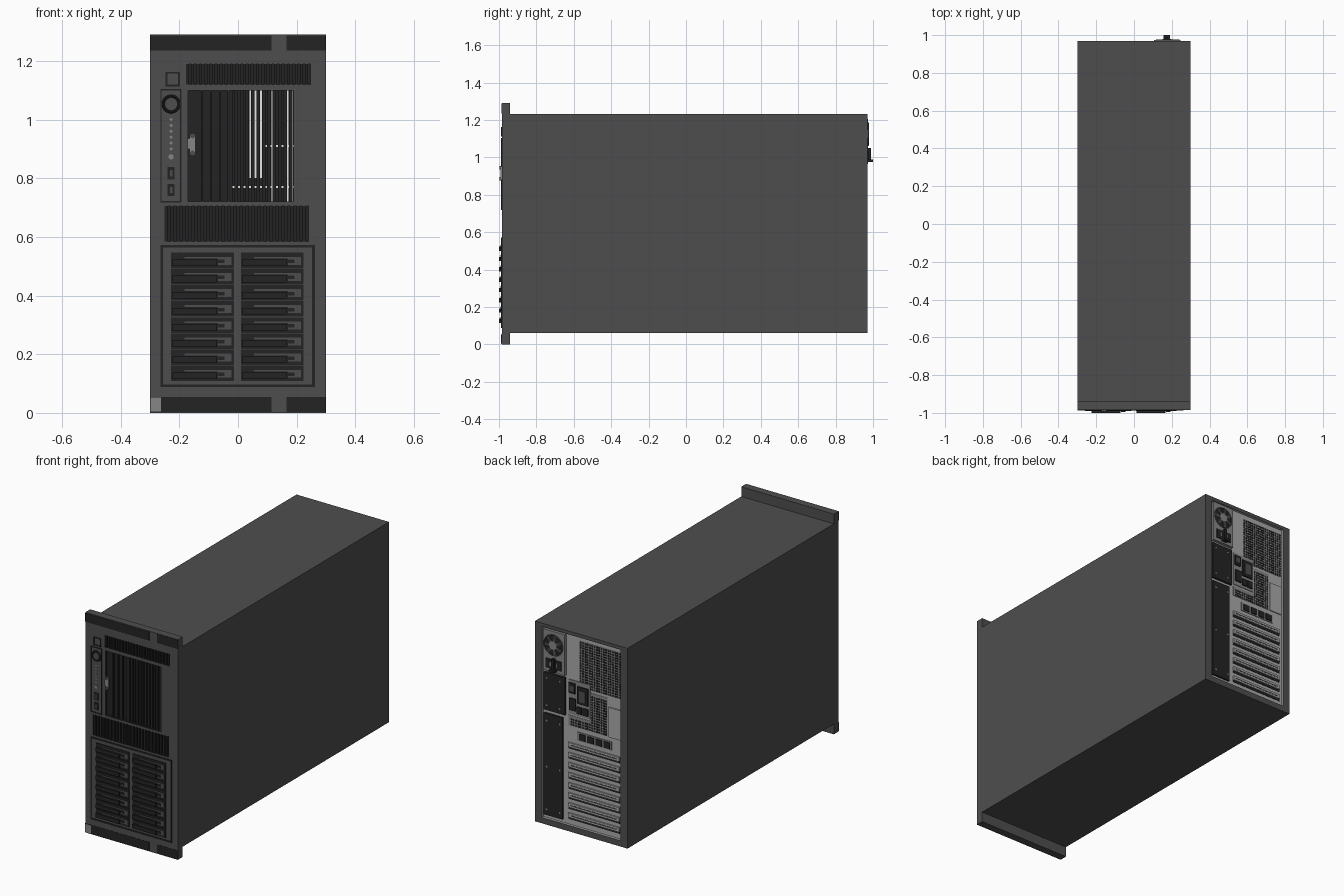
import bpy, bmesh, math
from mathutils import Matrix, Vector

cube = bpy.data.objects.get("Cube")
if cube:
    bpy.data.objects.remove(cube)


def material(name, value):
    m = bpy.data.materials.new(name)
    m.use_nodes = True
    colour = (value, value, value, 1)
    m.diffuse_color = colour
    m.node_tree.nodes["Principled BSDF"].inputs["Base Color"].default_value = colour
    return m


BODY = material("charcoal", .076)
BLACK = material("black", .017)
STEEL = material("steel", .4)
GREY = material("mid grey", .24)
WHITE = material("white", .85)

FRONT, REAR = -.985, .955   # bezel face and recessed rear panel


def boxes(name, spans, mat):
    """One object from many (x0, x1, y0, y1, z0, z1) spans."""
    bm = bmesh.new()
    for x0, x1, y0, y1, z0, z1 in spans:
        size = Matrix.Diagonal((x1 - x0, y1 - y0, z1 - z0, 1))
        mid = Vector((x0 + x1, y0 + y1, z0 + z1)) / 2
        bmesh.ops.create_cube(bm, size=1, matrix=Matrix.Translation(mid) @ size)
    return finish(name, bm, mat)


def finish(name, bm, mat):
    mesh = bpy.data.meshes.new(name)
    bm.to_mesh(mesh)
    bm.free()
    mesh.materials.append(mat)
    obj = bpy.data.objects.new(name, mesh)
    bpy.context.collection.objects.link(obj)
    return obj


def front(name, rects, mat, proud=.003, base=FRONT):
    return boxes(name, [(a, b, base - proud, base + .002, c, d) for a, b, c, d in rects], mat)


def rear(name, rects, mat, proud=.003, base=REAR):
    return boxes(name, [(a, b, base - .002, base + proud, c, d) for a, b, c, d in rects], mat)


def border(x0, x1, z0, z1, t):
    return [(x0, x1, z0, z0 + t), (x0, x1, z1 - t, z1),
            (x0, x0 + t, z0 + t, z1 - t), (x1 - t, x1, z0 + t, z1 - t)]


def discs(name, centres, radius, y, depth, mat, sides=16):
    bm = bmesh.new()
    for x, z in centres:
        place = Matrix.Translation((x, y, z)) @ Matrix.Rotation(math.pi / 2, 4, 'X')
        bmesh.ops.create_cone(bm, cap_ends=True, segments=sides, radius1=radius,
                              radius2=radius, depth=depth, matrix=place)
    return finish(name, bm, mat)


def ring(name, x, y, z, radius, tube, mat):
    bpy.ops.mesh.primitive_torus_add(location=(x, y, z), rotation=(math.pi / 2, 0, 0),
                                     major_radius=radius, minor_radius=tube,
                                     major_segments=28, minor_segments=8)
    obj = bpy.context.object
    obj.name = name
    obj.data.materials.append(mat)
    bpy.ops.object.shade_smooth_by_angle()


def carve(target, cutter):
    """Cut a recess whose walls keep the cutter's colour."""
    cutter.hide_render = True
    mod = target.modifiers.new("recess", 'BOOLEAN')
    mod.operation, mod.solver, mod.object = 'DIFFERENCE', 'EXACT', cutter
    mod.material_mode = 'TRANSFER'
    bpy.context.view_layer.objects.active = target
    bpy.ops.object.modifier_apply(modifier=mod.name)
    bpy.data.objects.remove(cutter)


# Case and bezel, with bay, vents and rear recess
case = boxes("case", [(-.3, .3, -.94, .97, .06, 1.233)], BODY)
bezel = boxes("front_bezel", [(-.3, .3, FRONT, -.94, 0, 1.29)], BODY)
BAY = (-.17, .19, .72, 1.1)
TOP_VENT = (-.177, .247, 1.12, 1.19)
LOW_VENT = (-.25, .24, .585, .705)
for part in (bezel, case):
    carve(part, boxes("bay_cutter", [(BAY[0], BAY[1], -1.1, -.55, BAY[2], BAY[3])], BLACK))
for a, b, c, d in (TOP_VENT, LOW_VENT):
    carve(bezel, boxes("vent_cutter", [(a, b, -1.1, -.955, c, d)], BLACK))
carve(case, boxes("rear_cutter", [(-.255, .255, REAR, 1.1, .095, 1.213)], STEEL))

# Vertical slats of the two vents
for name, (a, b, c, d) in (("upper_vent", TOP_VENT), ("lower_vent", LOW_VENT)):
    count = 24
    step = (b - a) / count
    boxes(name + "_slats", [(a + i * step, a + (i + .55) * step, FRONT + .003, -.95, c, d)
                            for i in range(count)], BLACK)

# Drive bay door, ribs and bright parts deep inside
boxes("bay_door", [(-.17, -.03, FRONT + .015, -.95, .72, 1.1)], BLACK)
boxes("bay_door_ribs", [(-.125 + i * .03, -.12 + i * .03, FRONT + .004, -.96, .72, 1.1)
                        for i in range(4)], BLACK)
boxes("bay_ribs", [(-.03 + i * .0185, -.018 + i * .0185, FRONT + .006, -.95, .72, 1.1)
                   for i in range(12)], BLACK)
deep = [(.04, .09, .8, 1.1), (.04, .19, .907, .913), (-.03, .19, .767, .773)]
deep += [(x, x + .008, .72, 1.1) for x in (.115, .14, .165, .18)]
front("bay_inner_strips", deep, WHITE, base=-.552)
front("bay_latch", [(-.165, -.145, .88, .95), (-.172, -.16, .9, .935)], GREY, .006)
discs("bay_latch_knobs", [(-.155, .885), (-.155, .945)], .009, FRONT - .004, .014, BODY)

# Black bars on the top and bottom lips, and the pale tag
front("lip_bars", [(a, b, c, c + .052) for c in (.003, 1.235)
                   for a, b in ((-.3, .115), (.165, .3))], BLACK, .001)
front("pale_tag", [(-.299, -.262, .004, .052)], GREY)

# Control strip
front("badge_frame", border(-.247, -.198, 1.113, 1.163, .006), BLACK)
front("control_strip_edge", border(-.265, -.192, .718, 1.104, .005), BLACK)
ring("power_button_ring", -.228, FRONT, 1.053, .027, .005, BLACK)
discs("power_button", [(-.228, 1.053)], .02, FRONT, .008, BODY, 24)
discs("status_lights", [(-.228, .9 + i * .02) for i in range(6)], .005, FRONT, .006, GREY)
discs("reset_button", [(-.228, .873)], .009, FRONT, .008, GREY)
ports = [(-.24, -.216, z - .021, z + .021) for z in (.817, .76)]
front("usb_ports", ports, BLACK)
front("usb_tongues", [(a + .008, b - .008, c + .01, d - .01) for a, b, c, d in ports], BODY, .004)

# Drive cage: two columns of eight carriers
front("cage_frame", border(-.265, .262, .088, .573, .009), BLACK)
carriers, faces, levers, catches = [], [], [], []
for x in (-.228, .01):
    for row in range(8):
        z = .108 + row * .055
        carriers.append((x, x + .214, z, z + .053))
        faces += [(x + .045, x + .205, z + .033, z + .039), (x + .16, x + .205, z + .012, z + .036)]
        levers.append((x + .004, x + .156, z + .007, z + .03))
        catches.append((x + .16, x + .182, z + .018, z + .03))
front("drive_carriers", carriers, BLACK, .004)
front("carrier_faces", faces, BODY, .006)
front("carrier_levers", levers, BLACK, .015)
front("carrier_catches", catches, BLACK, .009)

# Power supply: fan, socket and pull handle
rear("power_supply", [(.105, .245, .965, 1.205)], GREY, .018)
FACE = REAR + .018
discs("fan_opening", [(.178, 1.125)], .062, FACE, .004, BLACK, 32)
for radius in (.06, .042):
    ring("fan_guard", .178, FACE + .002, 1.125, radius, .003, BODY)
discs("fan_hub", [(.178, 1.125)], .025, FACE, .01, GREY, 20)
for i in range(7):
    blade = boxes("fan_blade", [(.022, .056, -.003, .003, -.008, .008)], BODY)
    blade.location = (.178, FACE + .001, 1.125)
    blade.rotation_euler.y = i * math.tau / 7
rear("power_socket", [(.125, .225, .985, 1.04)], BLACK, .004, FACE)
rear("socket_pins", [(x, x + .008, 1, 1.025) for x in (.15, .17, .19)], GREY, .006, FACE)
boxes("pull_handle", [(.155, .19, .97, 1, .975, .988), (.165, .18, .97, .99, .985, 1.05)], BLACK)

# Blank covers below the power supply
rear("power_supply_covers", [(.108, .245, .73, .95), (.125, .245, .115, .71)], BLACK, .012)
screws = [(x, z) for x in (.14, .225) for z in (.15, .4, .67, .76, .92)]
discs("cover_screws", screws, .006, REAR + .012, .005, GREY, 8)

# Perforated rear meshes: grey sheet with rows of dark holes
meshes = [(-.25, .02, .915, 1.185), (-.16, -.055, .675, .9), (-.055, .09, .675, .735)]
rear("mesh_sheets", meshes, GREY, .002)
holes = []
pitch = .015
for a, b, c, d in meshes:
    for j in range(int((d - c) / pitch)):
        for i in range(int((b - a) / pitch)):
            holes.append((a + (i + .5) * pitch, c + (j + .5) * pitch))
discs("mesh_holes", holes, .0071, REAR + .002, .002, BLACK, 6)

# Connector block and pale plate
rear("connector_block", [(-.05, .09, .745, .945)], GREY, .004)
rear("connectors", [(.045, .085, .87, .93), (.04, .08, .77, .84), (-.04, .03, .82, .92),
                    (-.04, -.005, .76, .8), (.002, .032, .76, .8)], BLACK, .012)
rear("connector_inserts", [(-.025, .015, .835, .9), (.052, .078, .885, .915)], BODY, .014)
rear("pale_plate", [(-.25, -.17, .675, .85)], STEEL, .006)

# Network ports
rear("network_strip", [(-.19, .035, .6, .65)], GREY, .004)
rear("network_ports", [(x, x + .04, .607, .643) for x in (-.18, -.127, -.074, -.021)], BLACK, .009)

# Expansion slot covers: raised ribs, each over a shadow gap
slots = [.125 + i * .059 for i in range(8)]
rear("slot_gaps", [(-.24, .09, z, z + .012) for z in slots], BLACK, .002)
rear("slot_covers", [(-.24, .09, z + .012, z + .038) for z in slots], STEEL, .008)
rear("slot_vents", [(-.225, .075, z + .021, z + .028) for z in slots], BODY, .009)
